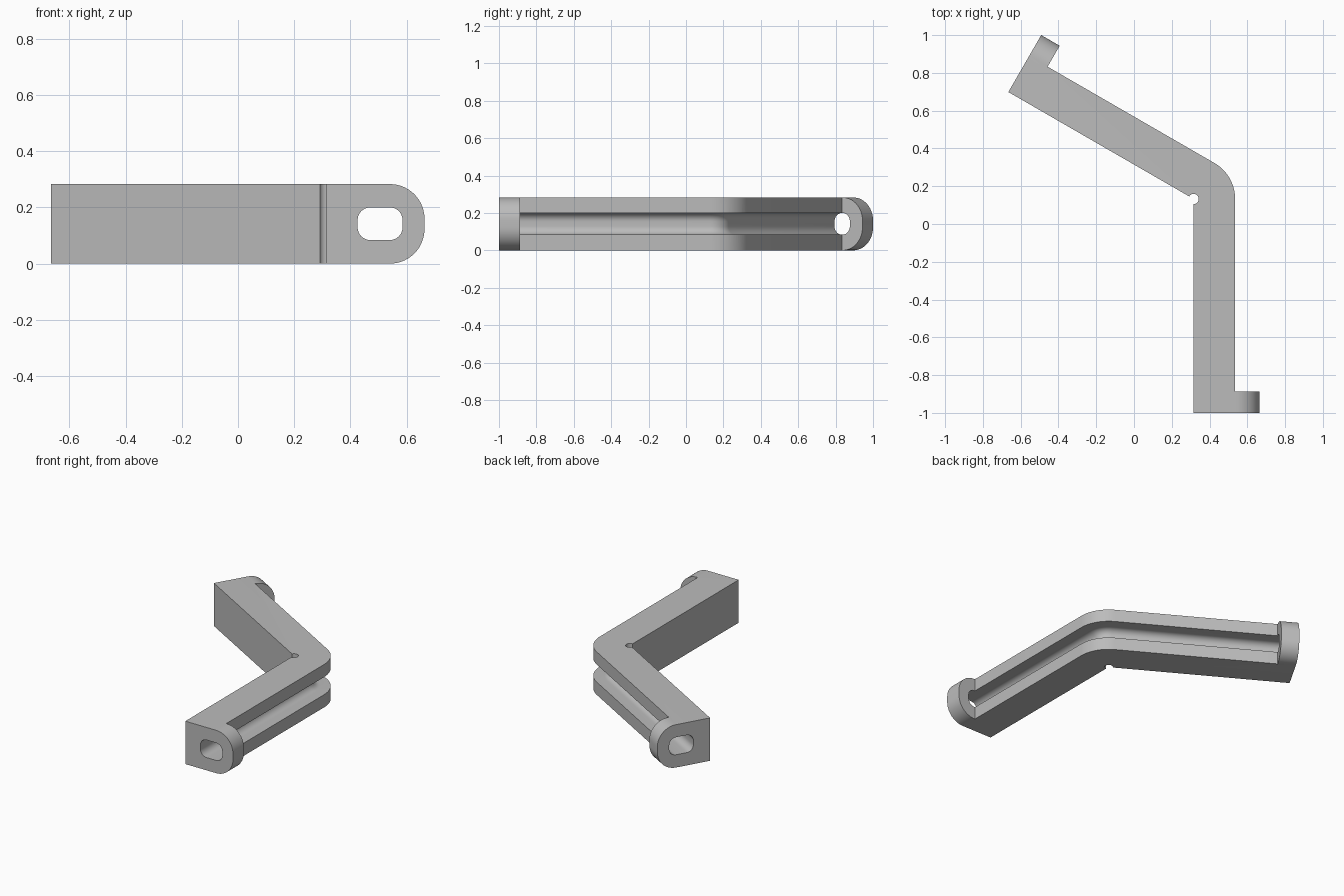
import bpy, bmesh
from math import sin, cos, radians
from mathutils import Vector

if "Cube" in bpy.data.objects:
    bpy.data.objects.remove(bpy.data.objects["Cube"])

CORNER = Vector((0.3155, 0.1325, 0))   # inner corner of the bend
LENGTH, WIDTH, HEIGHT = 1.1325, 0.22, 0.283
TAB_REACH, TAB_THICK, TAB_ROUND = 0.348, 0.113, 0.123
BEND, STEPS = 60, 16


def radial(angle, r):
    a = radians(angle)
    return CORNER + Vector((cos(a), sin(a), 0)) * r


def on_arm(arm, along, out):
    """Point on an arm: distance from the bend, distance from the inner face."""
    if arm == 0:
        return radial(0, out) + Vector((0, -along, 0))
    a = radians(BEND + 90)
    return radial(BEND, out) + Vector((cos(a), sin(a), 0)) * along


def make_object(name, bm):
    bmesh.ops.recalc_face_normals(bm, faces=bm.faces)
    mesh = bpy.data.meshes.new(name)
    bm.to_mesh(mesh)
    bm.free()
    obj = bpy.data.objects.new(name, mesh)
    bpy.context.collection.objects.link(obj)
    return obj


# Plan outline: tab, outer bend, tab, relief notch in the inner corner
tab = [(LENGTH, 0), (LENGTH, TAB_REACH),
       (LENGTH - TAB_THICK, TAB_REACH), (LENGTH - TAB_THICK, WIDTH)]
outline = [on_arm(0, *p) for p in tab]
outline += [radial(BEND * i / STEPS, WIDTH) for i in range(STEPS + 1)]
outline += [on_arm(1, *p) for p in reversed(tab)]
outline += [radial(150 - 240 * i / 20, 0.027) for i in range(21)]

bm = bmesh.new()
base = bm.faces.new([bm.verts.new(p) for p in outline])
top = bmesh.ops.extrude_face_region(bm, geom=[base])
bmesh.ops.translate(bm, vec=(0, 0, HEIGHT),
                    verts=[v for v in top["geom"] if isinstance(v, bmesh.types.BMVert)])

# Round the outer ends of both tabs
tips = [on_arm(arm, LENGTH - TAB_THICK / 2, TAB_REACH) for arm in (0, 1)]


def is_tip(edge):
    mid = (edge.verts[0].co + edge.verts[1].co) / 2
    flat = abs(edge.verts[0].co.z - edge.verts[1].co.z) < 1e-5
    return flat and any((mid.xy - t.xy).length < 1e-3 for t in tips)


bmesh.ops.bevel(bm, geom=[e for e in bm.edges if is_tip(e)], offset=TAB_ROUND,
                segments=14, profile=0.5, affect='EDGES')
bracket = make_object("angled_bracket", bm)

# Rounded slot section swept along both arms: cuts the groove and tab slots
section = []
for n, (u, z) in enumerate([(0.225, 0.155), (0.155, 0.155), (0.155, 0.129), (0.225, 0.129)]):
    for i in range(9):
        a = radians(90 * n + 90 * i / 8)
        section.append((u + 0.045 * cos(a), z + 0.045 * sin(a)))

stations = [lambda u: on_arm(0, LENGTH + 0.1, u)]
stations += [lambda u, a=BEND * i / STEPS: radial(a, u) for i in range(STEPS + 1)]
stations += [lambda u: on_arm(1, LENGTH + 0.1, u)]

bm = bmesh.new()
rings = [[bm.verts.new(place(u) + Vector((0, 0, z))) for u, z in section]
         for place in stations]
for r, s in zip(rings, rings[1:]):
    for i in range(len(r)):
        j = (i + 1) % len(r)
        bm.faces.new((r[i], r[j], s[j], s[i]))
bm.faces.new(rings[0])
bm.faces.new(rings[-1])
cutter = make_object("groove_cutter", bm)
cutter.hide_render = True

# Apply the cut
bpy.context.view_layer.objects.active = bracket
bracket.select_set(True)
cut = bracket.modifiers.new("groove", 'BOOLEAN')
cut.operation, cut.solver, cut.object = 'DIFFERENCE', 'EXACT', cutter
bpy.ops.object.modifier_apply(modifier=cut.name)
bpy.data.objects.remove(cutter)
bpy.ops.object.shade_smooth_by_angle(angle=radians(30))

# Plain grey finish
grey = bpy.data.materials.new("grey")
grey.use_nodes = True
colour = (0.5, 0.5, 0.5, 1)
grey.diffuse_color = colour
grey.node_tree.nodes["Principled BSDF"].inputs["Base Color"].default_value = colour
bracket.data.materials.clear()
bracket.data.materials.append(grey)
